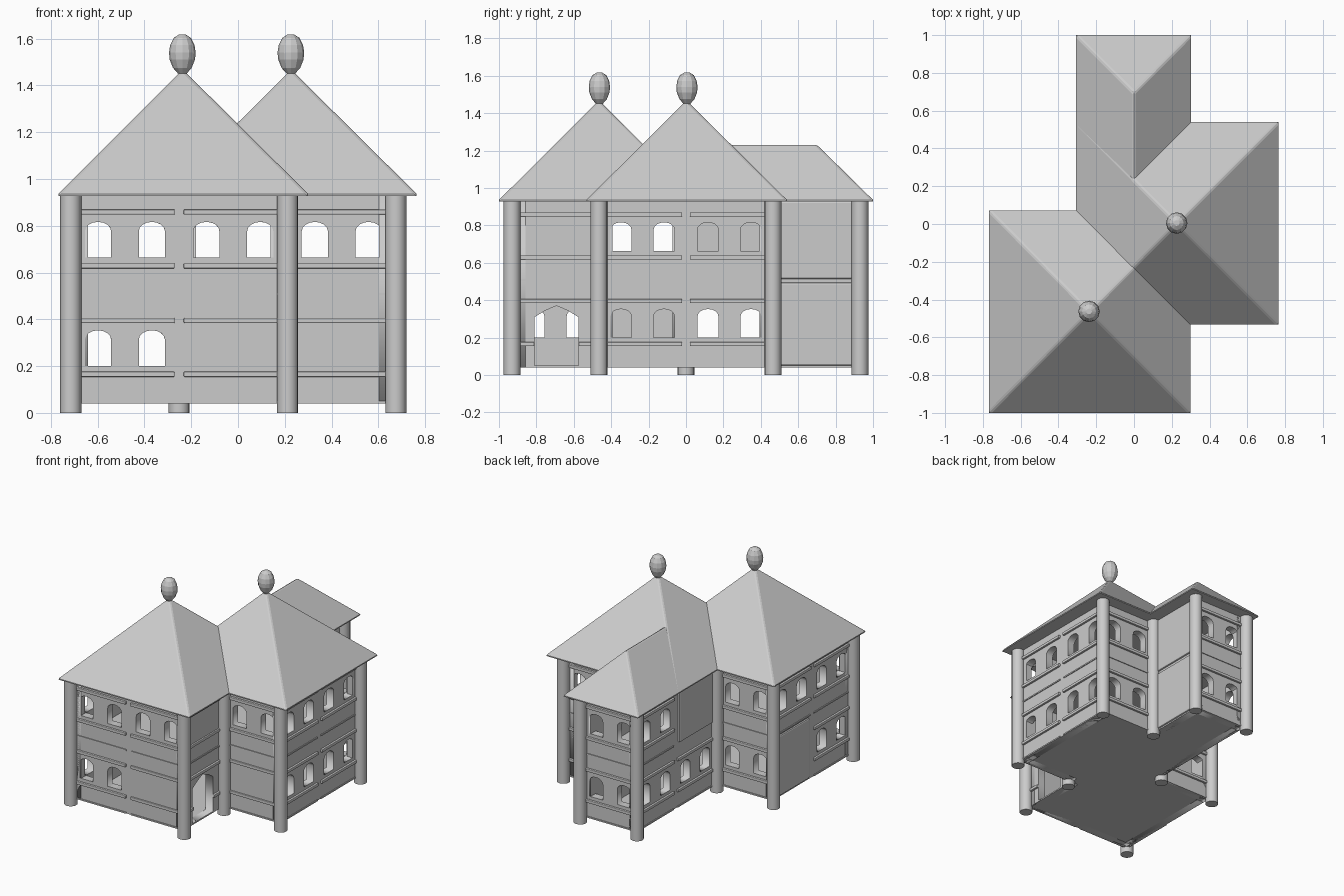
import bpy, bmesh, math
from mathutils import Matrix, Vector

if "Cube" in bpy.data.objects:
    bpy.data.objects.remove(bpy.data.objects["Cube"])

INSET, THICK = 0.015, 0.058      # wall face behind column centres, wall thickness
BAY = 0.4645
X = [-0.715, -0.252, 0.212, 0.675]
Y = [-0.93, -0.465, 0.0, 0.465, 0.93]
# plan outline, counter-clockwise, one column at each corner
CORNERS = [Vector((X[i], Y[j], 0)) for i, j in
           [(0, 0), (2, 0), (2, 1), (3, 1), (3, 3), (2, 3), (2, 4), (1, 4), (1, 2), (0, 2)]]
CONCAVE = {2, 5, 8}
# bays per wall (lower, upper): W windows, D door, B banded blank, P raised panel
BAYS = [("WB", "WW"), ("D", "B"), ("B", "W"), ("WW", "WW"), ("W", "W"),
        ("P", "P"), ("W", "W"), ("WW", "WP"), ("W", "W"), ("PW", "WW")]


def add_mesh(name, bm, smooth=False):
    bmesh.ops.recalc_face_normals(bm, faces=bm.faces)
    me = bpy.data.meshes.new(name)
    bm.to_mesh(me)
    bm.free()
    ob = bpy.data.objects.new(name, me)
    bpy.context.collection.objects.link(ob)
    if smooth:
        bpy.context.view_layer.objects.active = ob
        bpy.ops.object.select_all(action='DESELECT')
        ob.select_set(True)
        bpy.ops.object.shade_smooth_by_angle(angle=math.radians(40))
    return ob


def lathe(name, profile, sides, loc, smooth=False):
    bm = bmesh.new()
    rings = [[bm.verts.new((loc[0] + r * math.cos(2 * math.pi * k / sides),
                            loc[1] + r * math.sin(2 * math.pi * k / sides), z))
              for k in range(sides)] for r, z in profile]
    for a, b in zip(rings, rings[1:]):
        for k in range(sides):
            m = (k + 1) % sides
            bm.faces.new((a[k], a[m], b[m], b[k]))
    bm.faces.new(rings[0])
    bm.faces.new(rings[-1])
    return add_mesh(name, bm, smooth)


def box(name, mat, lo, hi, bevel=0):
    bm = bmesh.new()
    bmesh.ops.create_cube(bm, size=1)
    for v in bm.verts:
        v.co = Vector([l + (c + 0.5) * (h - l) for c, l, h in zip(v.co, lo, hi)])
    if bevel:
        bmesh.ops.bevel(bm, geom=bm.edges[:], offset=bevel, segments=2,
                        profile=0.5, affect='EDGES')
    bm.transform(mat)
    return add_mesh(name, bm)


def pierced_plate(name, mat, outlines, thick):
    # flat filled outline with holes, given a thickness
    cu = bpy.data.curves.new(name, 'CURVE')
    cu.dimensions, cu.fill_mode, cu.extrude = '2D', 'BOTH', thick / 2
    for pts in outlines:
        sp = cu.splines.new('POLY')
        sp.points.add(len(pts) - 1)
        for p, (x, y) in zip(sp.points, pts):
            p.co = (x, y, 0, 1)
        sp.use_cyclic_u = True
    tmp = bpy.data.objects.new(name + "_outline", cu)
    bpy.context.collection.objects.link(tmp)
    bpy.context.view_layer.update()
    me = bpy.data.meshes.new_from_object(tmp.evaluated_get(
        bpy.context.evaluated_depsgraph_get()))
    bpy.data.objects.remove(tmp)
    bm = bmesh.new()
    bm.from_mesh(me)
    bpy.data.meshes.remove(me)
    bmesh.ops.remove_doubles(bm, verts=bm.verts, dist=1e-5)
    bm.transform(mat @ Matrix.Translation((0, 0, -INSET - thick / 2)))
    add_mesh(name, bm)


def window(cx, z0):
    w = 0.056
    arch = [(cx + w * math.cos(math.pi * k / 8), z0 + 0.113 + 0.04 * math.sin(math.pi * k / 8))
            for k in range(9)]
    return [(cx - w, z0), (cx + w, z0)] + arch


def doorway(cx):
    return [(cx + x, z) for x, z in [(-0.117, 0.05), (0.117, 0.05), (0.117, 0.31),
            (0.06, 0.345), (0, 0.37), (-0.06, 0.345), (-0.117, 0.31)]]


# walls, mouldings and panels
for i, storeys in enumerate(BAYS):
    a, j = CORNERS[i], (i + 1) % len(CORNERS)
    d = CORNERS[j] - a
    length = d.length
    d.normalize()
    up = Vector((0, 0, 1))
    n = d.cross(up)
    mat = Matrix((d, up, n)).transposed().to_4x4()
    mat.translation = a
    s0 = -INSET if i in CONCAVE else INSET
    s1 = length + (INSET if j in CONCAVE else -INSET)
    outlines = [[(s0, 0.04), (s1, 0.04), (s1, 0.935), (s0, 0.935)]]
    for level, codes in enumerate(storeys):
        base = 0.04 + 0.4635 * level
        for b, code in enumerate(codes):
            c = (b + 0.5) * length / len(codes)
            if code == "W":
                outlines += [window(c + s * 0.115, base + 0.16) for s in (-1, 1)]
            if code == "D":
                outlines.append(doorway(c + 0.005))
            if code == "P":
                top = min(base + 0.455, 0.93)
                box("blank_panel", mat, (c - 0.198, base + 0.01, -0.035),
                    (c + 0.198, top, -0.004), 0.01)
                continue
            h = BAY / 2 - 0.02
            for z in (base + 0.125, base + 0.355):
                out = 0.0 if code != "B" else -0.004
                spans = [(c - h, c + h)]
                if code == "D" and z < 0.3:
                    spans = [(c - h, c - 0.113), (c + 0.123, c + h)]
                for l, r in spans:
                    box("wall_moulding", mat, (l, z - 0.011, -0.03), (r, z + 0.011, out), 0.004)
            # storey joint
            if code != "D":
                box("storey_ledge", mat, (c - h, base, -0.03), (c + h, base + 0.01, -0.009))
    pierced_plate("wall", mat, outlines, THICK)

# floors
for name, z0, z1 in [("ground_floor", 0.04, 0.05), ("upper_floor", 0.497, 0.507)]:
    bm = bmesh.new()
    ring = []
    for i, p in enumerate(CORNERS):
        e1 = (p - CORNERS[i - 1]).normalized()
        e2 = (CORNERS[(i + 1) % 10] - p).normalized()
        inward = Vector((0, 0, 1)).cross(e1) + Vector((0, 0, 1)).cross(e2)
        ring.append(bm.verts.new(p + inward * (INSET + 0.001) + Vector((0, 0, z0))))
    f = bm.faces.new(ring)
    ext = bmesh.ops.extrude_face_region(bm, geom=[f])
    bmesh.ops.translate(bm, vec=(0, 0, z1 - z0),
                        verts=[v for v in ext["geom"] if isinstance(v, bmesh.types.BMVert)])
    add_mesh(name, bm)

# columns
for p in CORNERS:
    lathe("column", [(0.045, 0), (0.045, 0.94)], 16, p, True)


def hip_roof(name, x0, x1, y0, y1, ridge, z0=0.928, ztop=1.46):
    bm = bmesh.new()
    eave = [(x0, y0), (x1, y0), (x1, y1), (x0, y1)]
    low = [bm.verts.new((x, y, z0)) for x, y in eave]
    rim = [bm.verts.new((x, y, z0 + 0.008)) for x, y in eave]
    top = [bm.verts.new((*p, ztop)) for p in ridge]
    bm.faces.new(low[::-1])
    for k in range(4):
        bm.faces.new((low[k], low[(k + 1) % 4], rim[(k + 1) % 4], rim[k]))
    f, b = top[0], top[-1]
    bm.faces.new((rim[0], rim[1], f))
    bm.faces.new((rim[2], rim[3], b))
    bm.faces.new((rim[1], rim[2], b) if f is b else (rim[1], rim[2], b, f))
    bm.faces.new((rim[3], rim[0], f) if f is b else (rim[3], rim[0], f, b))
    hips = [e for e in bm.edges if any(v in top for v in e.verts)]
    bmesh.ops.bevel(bm, geom=hips, offset=0.012, segments=2, profile=0.5, affect='EDGES')
    add_mesh(name, bm)


# roofs
hip_roof("front_roof", -0.768, 0.300, -1.0, 0.072, [(-0.236, -0.465)], ztop=1.468)
hip_roof("side_roof", -0.306, 0.764, -0.533, 0.54, [(0.227, 0.003)], ztop=1.468)
hip_roof("rear_roof", -0.306, 0.302, 0.51, 1.0, [(0, 0.18), (0, 0.695)], ztop=1.236)

# roof finials
for x, y in [(-0.238, -0.463), (0.226, 0.005)]:
    lathe("finial", [(0.018, 1.45), (0.04, 1.475), (0.054, 1.51), (0.057, 1.54),
                     (0.052, 1.573), (0.037, 1.603), (0.015, 1.617)], 12, (x, y))
